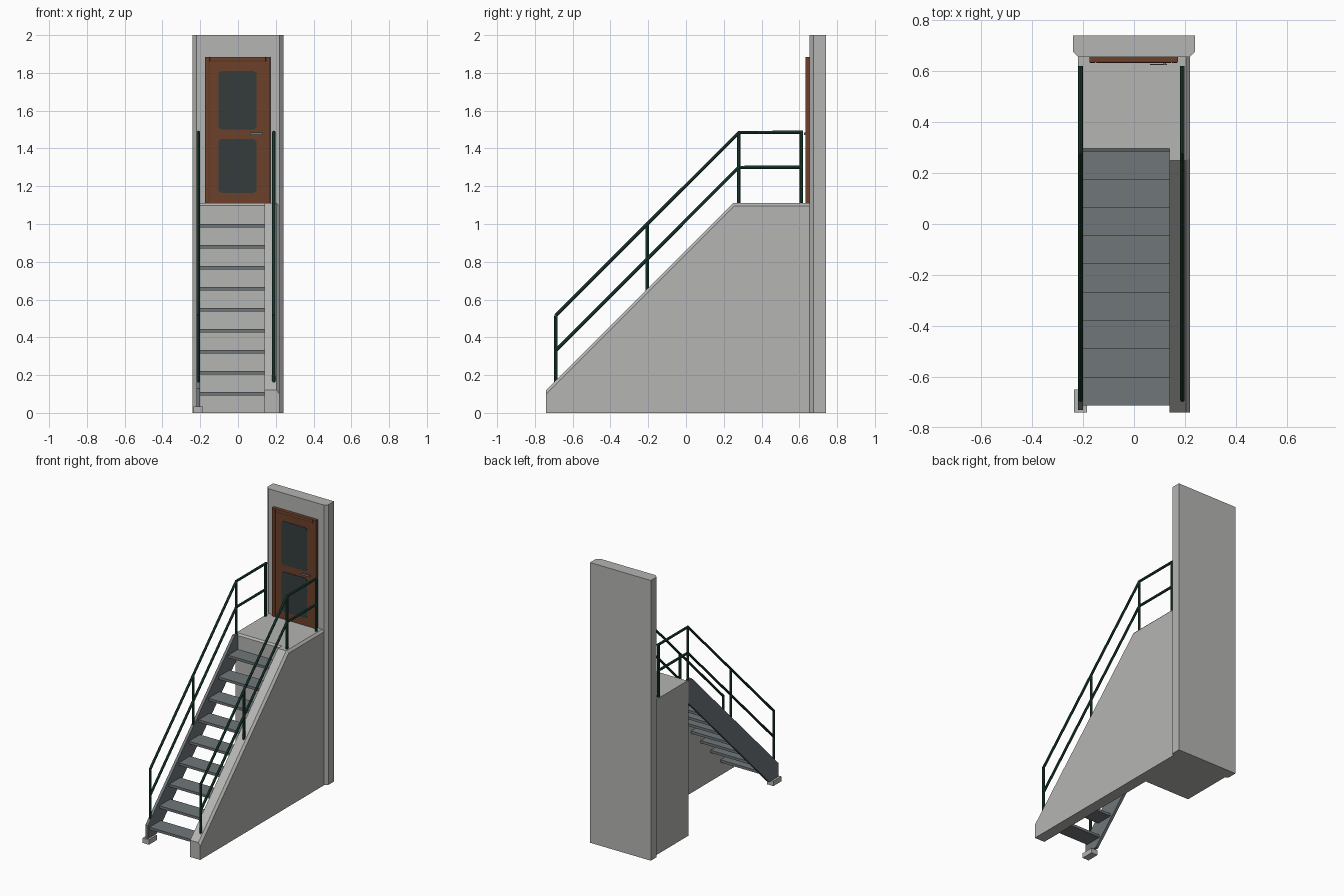
import bpy, bmesh
from mathutils import Vector

cube = bpy.data.objects.get("Cube")
if cube:
    bpy.data.objects.remove(cube, do_unlink=True)


def material(name, rgb):
    m = bpy.data.materials.new(name)
    m.use_nodes = True
    m.diffuse_color = (*rgb, 1)
    m.node_tree.nodes["Principled BSDF"].inputs["Base Color"].default_value = (*rgb, 1)
    return m


concrete = material("concrete", (0.46, 0.46, 0.45))
steel = material("grey steel", (0.16, 0.18, 0.195))
wood = material("brown wood", (0.15, 0.053, 0.024))
glass = material("dark glass", (0.036, 0.046, 0.046))
green = material("green paint", (0.014, 0.062, 0.038))
metal = material("handle metal", (0.17, 0.18, 0.20))


def extrude_side(name, profile, x0, x1, mat, chamfer=None, size=0.015, segments=1):
    """Extrude a (y, z) outline along x and bevel the edges the rule picks."""
    bm = bmesh.new()
    face = bm.faces.new([bm.verts.new((x0, y, z)) for y, z in profile])
    grown = bmesh.ops.extrude_face_region(bm, geom=[face])["geom"]
    moved = [v for v in grown if isinstance(v, bmesh.types.BMVert)]
    bmesh.ops.translate(bm, verts=moved, vec=(x1 - x0, 0, 0))
    bmesh.ops.recalc_face_normals(bm, faces=bm.faces)
    if chamfer:
        edges = [e for e in bm.edges if chamfer(e.verts[0].co, e.verts[1].co)]
        bmesh.ops.bevel(bm, geom=edges, offset=size, segments=segments,
                        profile=0.5, affect='EDGES')
    mesh = bpy.data.meshes.new(name)
    bm.to_mesh(mesh)
    bm.free()
    mesh.materials.append(mat)
    obj = bpy.data.objects.new(name, mesh)
    bpy.context.collection.objects.link(obj)
    return obj


def box(name, x, y, z, mat, *bevel):
    outline = [(y[0], z[0]), (y[1], z[0]), (y[1], z[1]), (y[0], z[1])]
    return extrude_side(name, outline, *x, mat, *bevel)


def near(a, b):
    return abs(a - b) < 1e-4


FLOOR = 1.11        # landing height
BACK = 0.655        # front of the back wall
FRONT = -0.74       # foot of the stairs
EDGE = 0.285        # front of the landing

# Back wall with chamfered front corners
box("back_wall", (-0.24, 0.24), (BACK, 0.74), (0, 2), concrete,
    lambda a, b: near(a.y, BACK) and near(b.y, BACK) and near(a.x, b.x), 0.021)

# Solid side wall, chamfered along its outer top
extrude_side("side_wall",
             [(FRONT, 0), (BACK, 0), (BACK, FLOOR), (0.25, FLOOR), (FRONT, 0.12)],
             0.14, 0.22, concrete,
             lambda a, b: near(a.x, 0.22) and near(b.x, 0.22) and min(a.z, b.z) > 0.1)

# Landing block
box("landing", (-0.22, 0.14), (EDGE, BACK), (0, FLOOR), concrete,
    lambda a, b: near(a.z, FLOOR) and near(b.z, FLOOR)
    and near(a.y, EDGE) and near(b.y, EDGE), 0.012)

# Open treads
RISE = 0.111
for i in range(9):
    y, z = 0.175 - RISE * i, FLOOR - RISE * (i + 1)
    box(f"tread_{i + 1}", (-0.2, 0.14), (y, min(y + 0.125, EDGE)), (z - 0.018, z), steel)

# Left stringer and its footing
extrude_side("stringer",
             [(-0.73, 0.035), (-0.625, 0.035), (EDGE, 0.945), (EDGE, FLOOR),
              (0.25, FLOOR), (-0.73, 0.13)], -0.22, -0.2, steel)
box("footing", (-0.235, -0.185), (FRONT, -0.65), (0, 0.035), concrete)


# Railings
def tube(name, points, radius=0.009):
    curve = bpy.data.curves.new(name, 'CURVE')
    curve.dimensions = '3D'
    curve.bevel_depth = radius
    curve.bevel_resolution = 2
    curve.use_fill_caps = True
    line = curve.splines.new('POLY')
    line.points.add(len(points) - 1)
    for p, co in zip(line.points, points):
        p.co = (*co, 1)
    curve.materials.append(green)
    obj = bpy.data.objects.new(name, curve)
    bpy.context.collection.objects.link(obj)
    bpy.ops.object.select_all(action='DESELECT')
    obj.select_set(True)
    bpy.context.view_layer.objects.active = obj
    bpy.ops.object.convert(target='MESH')
    bpy.ops.object.shade_smooth_by_angle()


for side, x in (("left", 0.19), ("right", -0.21)):
    for label, drop, end in (("top", 0, 0.62), ("middle", 0.185, 0.61)):
        tube(f"{side}_{label}_rail",
             [Vector((x, y, z - drop)) for y, z in
              ((-0.69, 0.515), (0.28, 1.485), (end, 1.485))])
    for i, (y, low, high) in enumerate(((-0.69, 0.16, 0.515), (-0.205, 0.64, 1.0),
                                        (0.28, FLOOR, 1.485), (0.61, FLOOR, 1.485))):
        tube(f"{side}_post_{i + 1}", [(x, y, low), (x, y, high)])


# Door frame with softened front edges
def front_edge(a, b):
    return near(a.y, 0.632) and near(b.y, 0.632)


for name, x, z in (("door_jamb_right", (-0.175, -0.15), (FLOOR, 1.885)),
                   ("door_jamb_left", (0.147, 0.172), (FLOOR, 1.885)),
                   ("door_head", (-0.15, 0.147), (1.86, 1.885))):
    box(name, x, (0.632, BACK), z, wood, front_edge, 0.005, 2)

# Door leaf, rounded panes and handle
box("door_leaf", (-0.15, 0.147), (0.638, BACK), (FLOOR, 1.86), wood)
for name, z in (("upper_pane", (1.50, 1.81)), ("lower_pane", (1.165, 1.45))):
    box(name, (-0.103, 0.099), (0.635, 0.639), z, glass,
        lambda a, b: near(a.x, b.x) and near(a.z, b.z), 0.02, 4)
box("handle_bar", (0.063, 0.13), (0.624, 0.629), (1.472, 1.485), metal)
box("handle_stem", (0.115, 0.126), (0.628, 0.639), (1.473, 1.484), metal)
